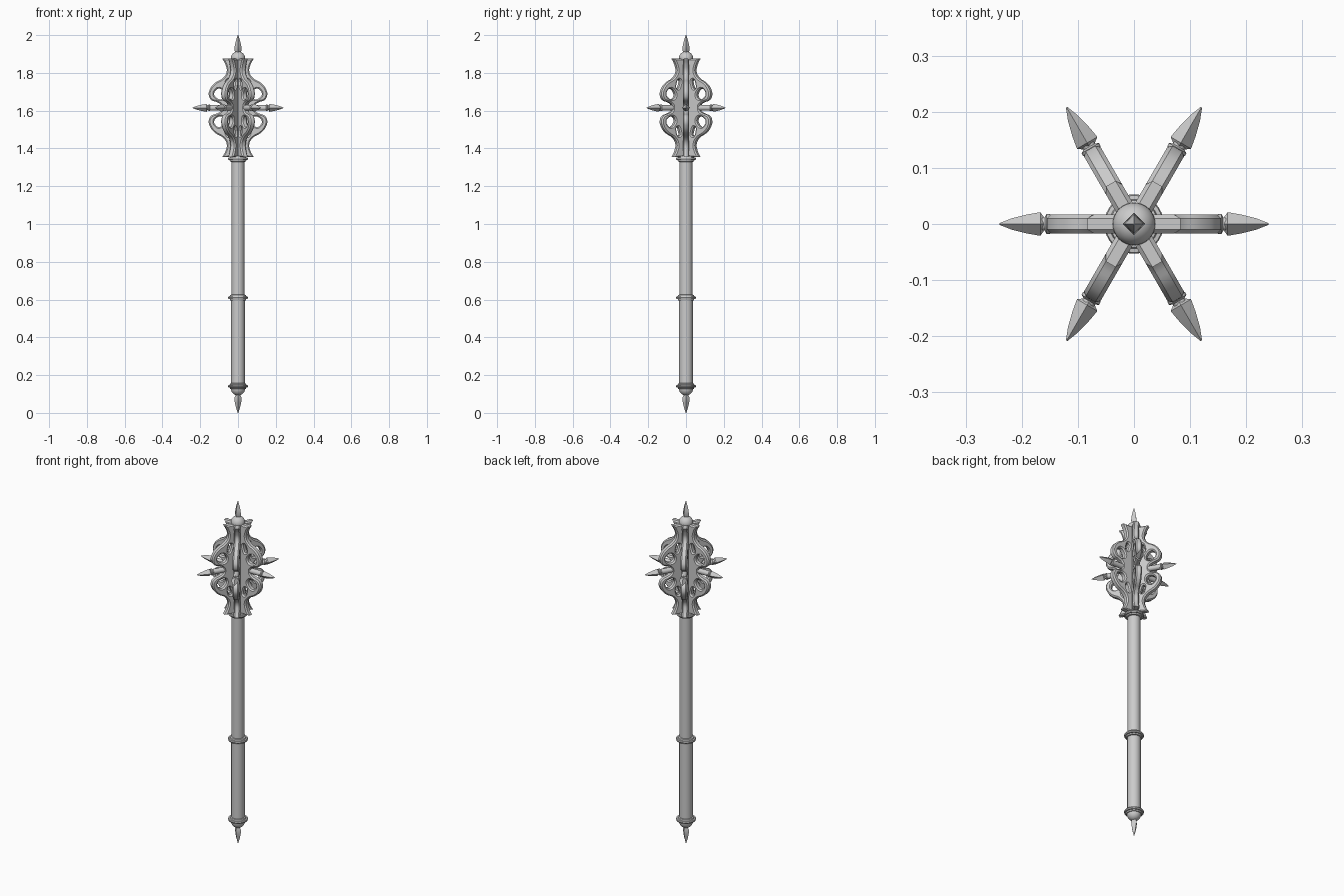
import bpy, math
from math import cos, sin, pi

if "Cube" in bpy.data.objects:
    bpy.data.objects.remove(bpy.data.objects["Cube"])

HEAD_Z = 1.615


def lathe(name, profile, sides, rot=(0, 0, 0), z=0.0):
    """Revolve (radius, height) points around z, with closed ends."""
    verts, faces = [], []
    for r, h in profile:
        for i in range(sides):
            a = 2 * pi * i / sides
            verts.append((r * cos(a), r * sin(a), h))
    for k in range(len(profile) - 1):
        for i in range(sides):
            j = (i + 1) % sides
            faces.append((k * sides + i, k * sides + j,
                          (k + 1) * sides + j, (k + 1) * sides + i))
    last = (len(profile) - 1) * sides
    faces.append(tuple(reversed(range(sides))))
    faces.append(tuple(range(last, last + sides)))
    me = bpy.data.meshes.new(name)
    me.from_pydata(verts, [], faces)
    ob = bpy.data.objects.new(name, me)
    bpy.context.collection.objects.link(ob)
    ob.rotation_euler = rot
    ob.location.z = z
    smooth(ob)
    return ob


def smooth(ob):
    bpy.ops.object.select_all(action='DESELECT')
    ob.select_set(True)
    bpy.context.view_layer.objects.active = ob
    bpy.ops.object.shade_smooth_by_angle(angle=math.radians(32))


def add_spline(curve, pts, corners=()):
    sp = curve.splines.new('BEZIER')
    sp.bezier_points.add(len(pts) - 1)
    sp.use_cyclic_u = True
    for i, (p, (x, y)) in enumerate(zip(sp.bezier_points, pts)):
        p.co = (x, y, 0)
        kind = 'VECTOR' if i in corners else 'AUTO'
        p.handle_left_type = p.handle_right_type = kind


# Shaft and grip
lathe("shaft", [(0.034, 0.58), (0.034, 1.88)], 24)
lathe("grip", [(0.036, 0.14), (0.036, 0.61)], 24)

# Collars along the shaft
ring = [(0.034, -0.016), (0.042, -0.014), (0.044, -0.007), (0.051, -0.006),
        (0.053, 0), (0.051, 0.006), (0.044, 0.007), (0.042, 0.014), (0.034, 0.016)]
for name, z in (("pommel_collar", 0.142), ("grip_collar", 0.61), ("head_collar", 1.345)):
    lathe(name, ring, 32, z=z)

# Rounded end caps
dome = [(0.037, 0)] + [(0.038 * cos(a * pi / 16), 0.004 + 0.038 * sin(a * pi / 16))
                       for a in range(8)]
lathe("top_cap", dome, 32, z=1.872)
lathe("pommel_cap", dome, 32, rot=(pi, 0, 0), z=0.134)

# Four-sided end spikes
tip = [(0.012, 0), (0.020, 0.016), (0.017, 0.04), (0.011, 0.066), (0.0015, 0.095)]
lathe("top_spike", tip, 4, z=1.905)
lathe("pommel_spike", tip, 4, rot=(pi, 0, 0), z=0.095)

# Pierced flange outline: upper half mirrored to the lower half
upper = [(0.02, 0.26), (0.083, 0.26), (0.066, 0.228), (0.060, 0.19), (0.080, 0.158),
         (0.122, 0.132), (0.148, 0.10), (0.155, 0.068), (0.142, 0.042), (0.112, 0.03),
         (0.092, 0.018)]
outline = upper + [(0.086, 0)] + [(x, -y) for x, y in reversed(upper)]
n = len(outline)
big_hole = [(0.100, 0.102), (0.120, 0.090), (0.126, 0.070), (0.112, 0.052),
            (0.086, 0.046), (0.072, 0.062), (0.078, 0.086)]
slit = [(0.048, 0.15), (0.064, 0.128), (0.058, 0.10), (0.047, 0.115)]

cu = bpy.data.curves.new("flange", 'CURVE')
cu.dimensions = '2D'
cu.fill_mode = 'BOTH'
cu.resolution_u = 5
cu.extrude = 0.010
cu.bevel_depth = 0.007
cu.bevel_resolution = 0
cu.offset = -0.007
add_spline(cu, outline, corners=(0, 1, n - 2, n - 1))
for hole in (big_hole, slit):
    add_spline(cu, hole)
    add_spline(cu, [(x, -y) for x, y in hole])
flange = bpy.data.objects.new("flange_1", cu)
bpy.context.collection.objects.link(flange)
bpy.ops.object.select_all(action='DESELECT')
flange.select_set(True)
bpy.context.view_layer.objects.active = flange
bpy.ops.object.convert(target='MESH')
flange = bpy.context.view_layer.objects.active
smooth(flange)

# Six flanges, each with a rod, a ring and a spike
rod = [(0.015, 0.02), (0.015, 0.148), (0.018, 0.150), (0.018, 0.156),
       (0.012, 0.159), (0.012, 0.166)]
side_tip = [(0.013, 0.161), (0.021, 0.167), (0.017, 0.19), (0.010, 0.218), (0.0015, 0.24)]
for i in range(6):
    a = i * pi / 3
    f = flange if i == 0 else bpy.data.objects.new(f"flange_{i + 1}", flange.data)
    if i:
        bpy.context.collection.objects.link(f)
    f.rotation_euler = (pi / 2, 0, a)
    f.location.z = HEAD_Z
    lathe(f"flange_rod_{i + 1}", rod, 12, rot=(0, pi / 2, a), z=HEAD_Z)
    lathe(f"flange_spike_{i + 1}", side_tip, 4, rot=(0, pi / 2, a), z=HEAD_Z)
